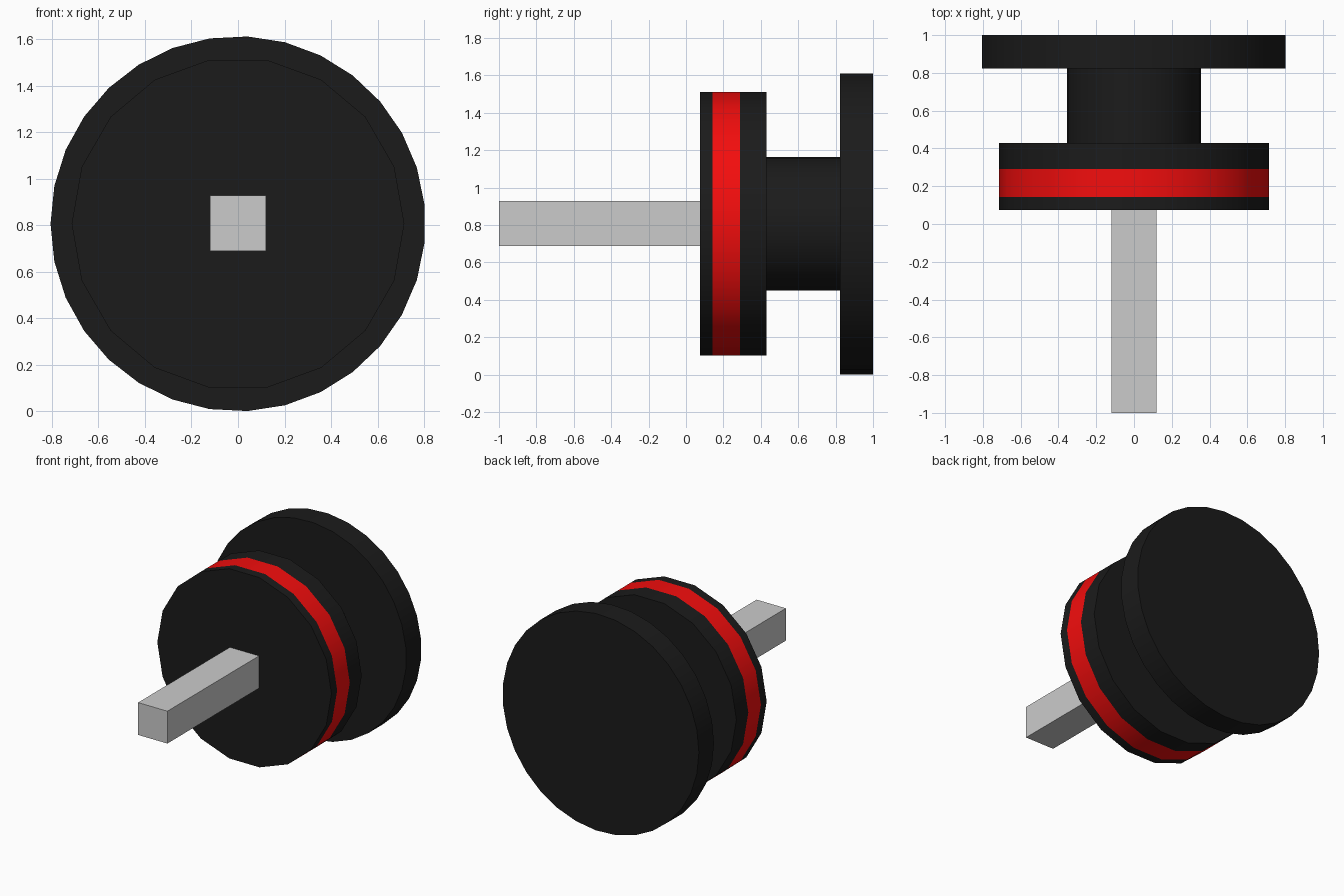
import bpy, bmesh
from math import pi, sin, cos

if "Cube" in bpy.data.objects:
    bpy.data.objects.remove(bpy.data.objects["Cube"])

CZ = 0.806  # height of the shared axis


def material(name, rgb):
    m = bpy.data.materials.new(name)
    m.diffuse_color = (*rgb, 1)
    m.use_nodes = True
    m.node_tree.nodes["Principled BSDF"].inputs["Base Color"].default_value = m.diffuse_color
    return m


black = material("black", (0.011, 0.011, 0.011))
red = material("red", (0.9, 0.004, 0.004))


def disc(name, radius, sides, ys, start=0.0, red_band=None):
    """Capped cylinder along y with a ring of vertices at every y in ys."""
    bm = bmesh.new()
    rings = []
    for y in ys:
        rings.append([bm.verts.new((radius * cos(start + 2 * pi * i / sides), y,
                                    CZ + radius * sin(start + 2 * pi * i / sides)))
                      for i in range(sides)])
    for b, (r0, r1) in enumerate(zip(rings, rings[1:])):
        for i in range(sides):
            j = (i + 1) % sides
            f = bm.faces.new((r0[i], r0[j], r1[j], r1[i]))
            f.material_index = 1 if b == red_band else 0
    bm.faces.new(rings[0])
    bm.faces.new(rings[-1])
    bmesh.ops.recalc_face_normals(bm, faces=bm.faces)
    me = bpy.data.meshes.new(name)
    bm.to_mesh(me)
    bm.free()
    me.materials.append(black)
    if red_band is not None:
        me.materials.append(red)
    ob = bpy.data.objects.new(name, me)
    bpy.context.collection.objects.link(ob)
    bpy.ops.object.select_all(action='DESELECT')
    ob.select_set(True)
    bpy.context.view_layer.objects.active = ob
    bpy.ops.object.shade_smooth_by_angle(angle=pi / 6)
    return ob


# Front disc with a flush red band, narrow hub, wide rear flange
disc("front_disc", 0.715, 18, (0.075, 0.142, 0.29, 0.43), red_band=1)
disc("hub", 0.356, 32, (0.43, 0.823))
disc("rear_flange", 0.806, 31, (0.823, 1.0), start=pi)

# Square bar, butted into the front disc
bpy.ops.mesh.primitive_cube_add(size=1, location=(0, -0.455, 0.808))
bar = bpy.context.object
bar.name = "square_bar"
bar.scale = (0.24, 1.09, 0.24)
